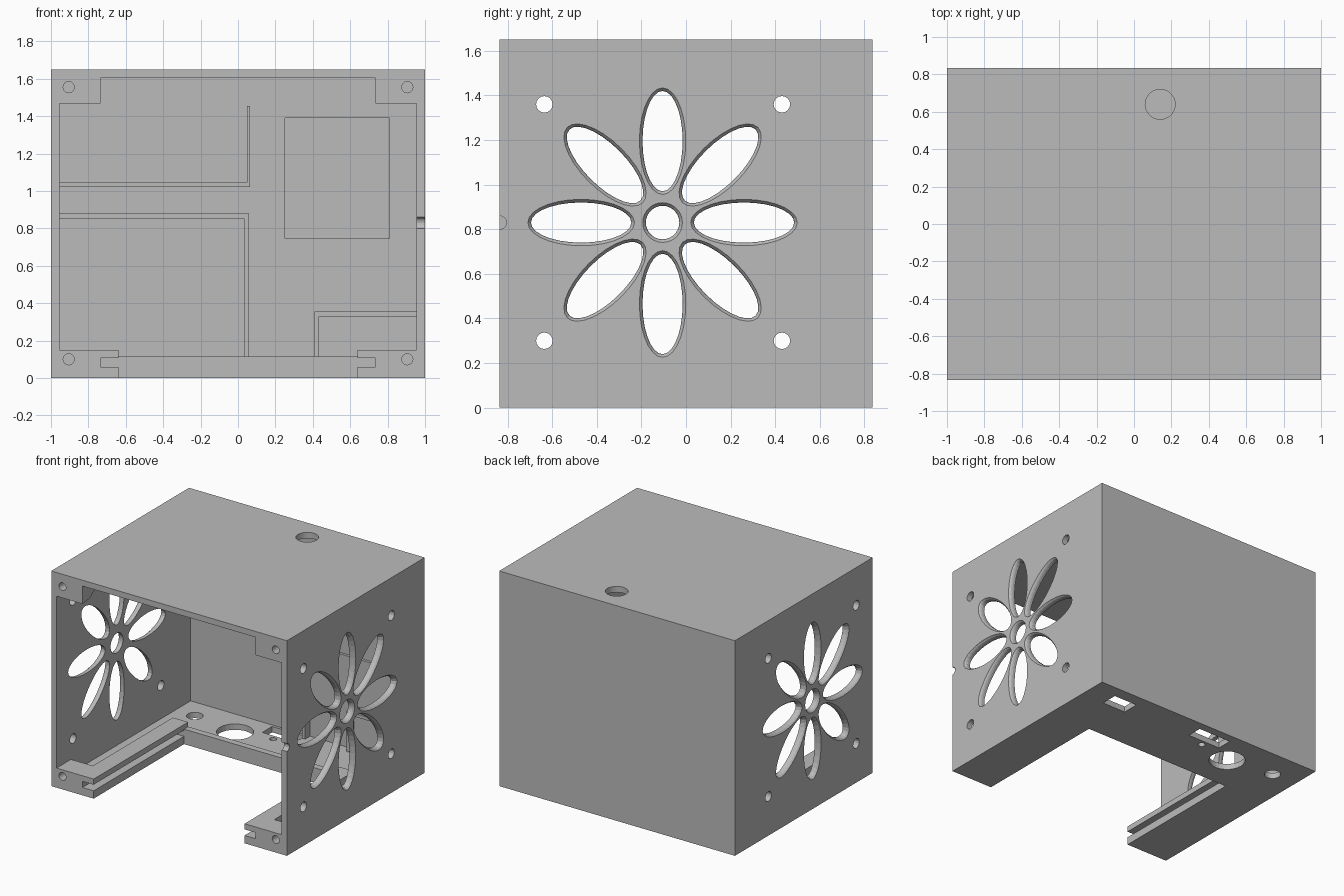
import bpy, bmesh, math
from mathutils import Vector

if "Cube" in bpy.data.objects:
    bpy.data.objects.remove(bpy.data.objects["Cube"], do_unlink=True)

grey = bpy.data.materials.new("plain_grey")
grey.use_nodes = True
grey.diffuse_color = (0.5, 0.5, 0.5, 1)
grey.node_tree.nodes["Principled BSDF"].inputs["Base Color"].default_value = (0.5, 0.5, 0.5, 1)

W, D, H = 1.0, 0.835, 1.65      # half width, half depth, height
IN, BACK, FLOOR, ROOF = 0.955, 0.79, 0.045, 1.605
LEDGE, RAIL, POST = 0.15, 0.64, -0.66


def loft(bm, loops):
    """Skin a list of equal vertex loops into a closed solid."""
    rings = [[bm.verts.new(p) for p in loop] for loop in loops]
    n = len(rings[0])
    for a, b in zip(rings, rings[1:]):
        for i in range(n):
            j = (i + 1) % n
            bm.faces.new((a[i], a[j], b[j], b[i]))
    bm.faces.new(rings[0][::-1])
    bm.faces.new(rings[-1])


def place(axis, u, v, w):
    """Point with in-plane u, v and distance w along the axis."""
    return Vector({"x": (w, u, v), "y": (u, w, v), "z": (u, v, w)}[axis])


def prism(bm, axis, outline, lo, hi):
    loft(bm, [[place(axis, u, v, w) for u, v in outline] for w in (lo, hi)])


def box(bm, x, y, z):
    prism(bm, "z", [(x[0], y[0]), (x[1], y[0]), (x[1], y[1]), (x[0], y[1])], *z)


def oval(cu, cv, a, b, turn=0.0, n=28):
    c, s = math.cos(turn), math.sin(turn)
    angles = [2 * math.pi * i / n for i in range(n)]
    return [(cu + a * math.cos(t) * c - b * math.sin(t) * s,
             cv + a * math.cos(t) * s + b * math.sin(t) * c) for t in angles]


def make(name, bm):
    bmesh.ops.recalc_face_normals(bm, faces=bm.faces[:])
    mesh = bpy.data.meshes.new(name)
    bm.to_mesh(mesh)
    bm.free()
    mesh.materials.append(grey)
    ob = bpy.data.objects.new(name, mesh)
    bpy.context.collection.objects.link(ob)
    return ob


def carve(target, bm):
    """Subtract a solid from the target and discard the cutter."""
    cutter = make("cutter", bm)
    cutter.hide_render = True
    mod = target.modifiers.new("cut", "BOOLEAN")
    mod.operation, mod.solver, mod.object = "DIFFERENCE", "EXACT", cutter
    bpy.context.view_layer.objects.active = target
    bpy.ops.object.modifier_apply(modifier=mod.name)
    bpy.data.objects.remove(cutter, do_unlink=True)


# Outer block
bm = bmesh.new()
box(bm, (-W, W), (-D, D), (0, H))
case = make("case_body", bm)

# Front mouth with corner lugs and grooved rails, cut through the floor
half = [(RAIL, -0.1), (RAIL, 0.06), (0.735, 0.06), (0.735, 0.107), (RAIL, 0.107),
        (RAIL, LEDGE), (IN, LEDGE), (IN, 1.46), (0.735, 1.46), (0.735, ROOF)]
bm = bmesh.new()
prism(bm, "y", half + [(-u, v) for u, v in reversed(half)], -1, 0.26)
carve(case, bm)

# Main cavity, leaving sloped supports behind the upper lugs
bm = bmesh.new()
prism(bm, "x", [(-0.9, LEDGE), (BACK, LEDGE), (BACK, ROOF), (-0.62, ROOF),
                (-0.665, 1.54), (-0.74, 1.48), (-0.9, 1.46)], -IN, IN)
carve(case, bm)

# Side channels behind the rails, rear well, and lowered rear lip
wells = [((0.77, IN), (POST, BACK), (FLOOR, 0.2)),
         ((-IN, -0.77), (POST, BACK), (FLOOR, 0.2)),
         ((-IN, IN), (0.31, BACK), (FLOOR, 0.2)),
         ((-RAIL, RAIL), (0.2, 0.35), (0.115, 0.2)),
         # shallow rear recess
         ((0.25, 0.81), (0.5, 0.81), (0.745, 1.39)),
         # floor ports
         ((0.6, 0.8), (0.61, 0.74), (-0.1, 0.1)),
         ((-0.25, 0.03), (0.65, 0.77), (-0.1, 0.1))]
for dims in wells:
    bm = bmesh.new()
    box(bm, *dims)
    carve(case, bm)

# Flower vent and fixing holes on both side walls
CY, CZ = -0.105, 0.83
for side in (-1, 1):
    bm = bmesh.new()
    shapes = [(CY, CZ, 0.075, 0.075, 0)]
    for k in range(8):
        t = k * math.pi / 4
        shapes.append((CY + 0.365 * math.cos(t), CZ + 0.365 * math.sin(t), 0.225, 0.09, t))
    for u, v, a, b, t in shapes:
        loft(bm, [[place("x", p, q, side * w) for p, q in oval(u, v, a + o, b + o, t)]
                  for w, o in ((1.1, 0.014), (W, 0.014), (0.988, 0.004), (0.975, 0), (0.9, 0))])
    for y in (-0.635, 0.43):
        for z in (0.3, 1.36):
            prism(bm, "x", oval(y, z, 0.037, 0.037, n=16), side * 0.9, side * 1.1)
    carve(case, bm)

# Round holes: front screws, roof, floor, and edge notch on one wall
bm = bmesh.new()
for x in (-0.905, 0.905):
    for z in (0.1, 1.555):
        prism(bm, "y", oval(x, z, 0.03, 0.03, n=16), -1, -0.72)
prism(bm, "z", oval(0.14, 0.64, 0.08, 0.08), 1.55, 1.75)
for x, y, r in ((-0.79, 0.605, 0.058), (-0.41, 0.55, 0.13), (-0.125, 0.605, 0.025)):
    prism(bm, "z", oval(x, y, r, r), -0.1, 0.1)
prism(bm, "x", oval(-D, CZ, 0.03, 0.03, n=16), 0.9, 1.1)
carve(case, bm)

# Retaining ridges on the inside of the back wall
ridges = {
    "upper_ridge": [((-IN, 0.065), (1.02, 1.045)), ((0.048, 0.065), (1.045, 1.455))],
    "lower_ridge": [((-IN, 0.058), (0.85, 0.88)), ((0.034, 0.058), (FLOOR, 0.85))],
    "corner_ridge": [((0.41, IN), (0.33, 0.355)), ((0.41, 0.432), (FLOOR, 0.33))],
}
for name, bars in ridges.items():
    bm = bmesh.new()
    for x, z in bars:
        box(bm, x, (BACK - 0.06, BACK), z)
    make(name, bm)
